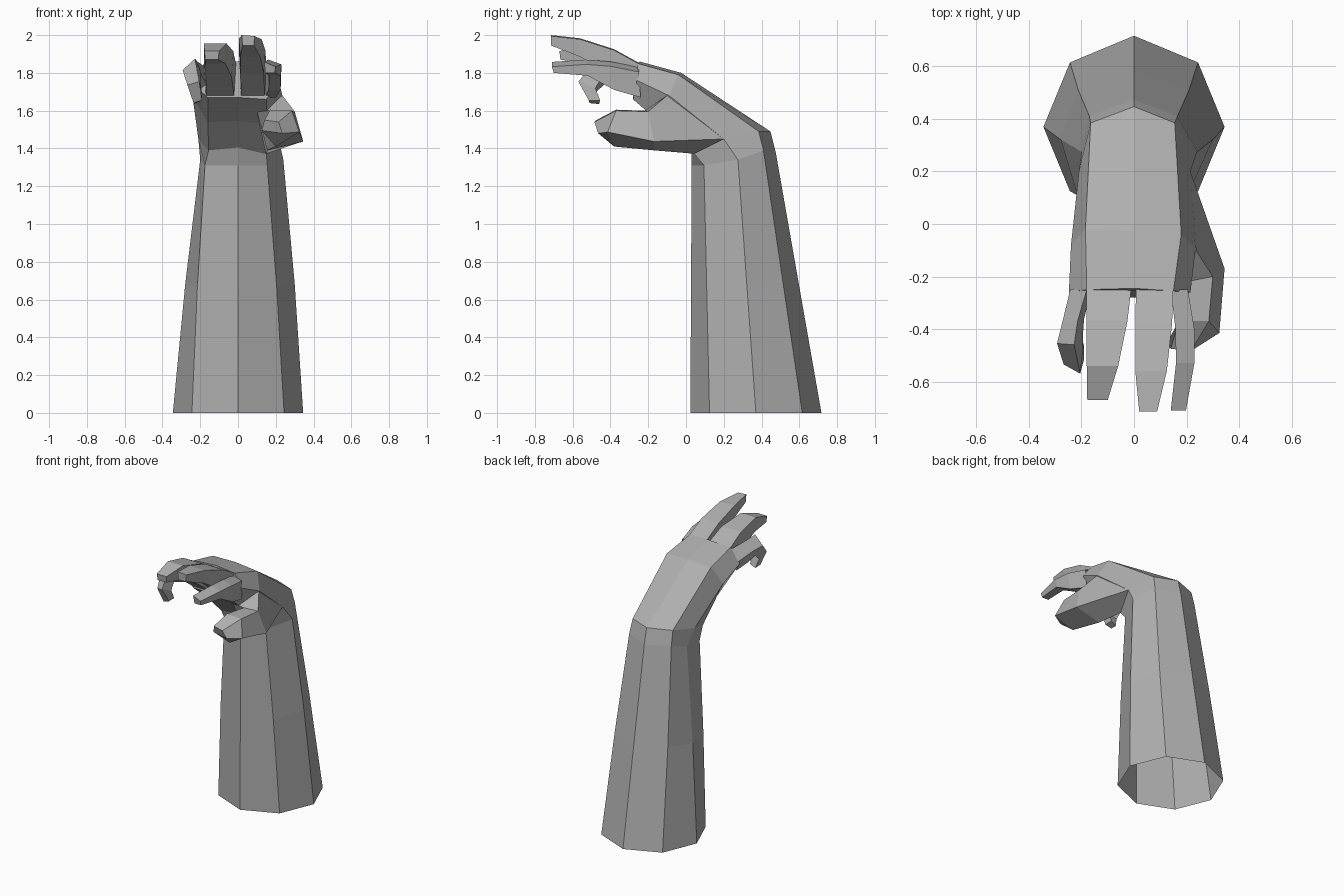
import bpy, bmesh, math
from mathutils import Vector

# Mid-grey shared by every part
grey = bpy.data.materials.new("grey")
grey.diffuse_color = (0.43, 0.43, 0.43, 1)


def loft(name, rings):
    """Skin flat faces between closed rings of points and cap the far end."""
    bm = bmesh.new()
    loops = [[bm.verts.new(p) for p in ring] for ring in rings]
    n = len(rings[0])
    for a, b in zip(loops, loops[1:]):
        for i in range(n):
            j = (i + 1) % n
            bm.faces.new((a[i], a[j], b[j], b[i]))
    bm.faces.new(loops[-1])
    bmesh.ops.recalc_face_normals(bm, faces=bm.faces)
    mesh = bpy.data.meshes.new(name)
    bm.to_mesh(mesh)
    bm.free()
    mesh.materials.append(grey)
    obj = bpy.data.objects.new(name, mesh)
    bpy.context.collection.objects.link(obj)
    return obj


def finger(name, stations, tilt=0.0):
    """Four-sided finger; station = left x, right x, (top y, z), (bottom y, z).
    tilt lowers the right top edge."""
    rings = []
    for x0, x1, (ty, tz), (by, bz) in stations:
        inset = 0.06 * (x1 - x0)
        rings.append([(x0, ty, tz), (x1, ty, tz - tilt),
                      (x1 - inset, by, bz), (x0 + inset, by, bz)])
    return loft(name, rings)


# Forearm and palm: octagonal sleeve, open at the base, folded at the wrist
base = [(0.345 * math.sin(i * math.pi / 4), 0.37 + 0.347 * math.cos(i * math.pi / 4), 0)
        for i in range(8)]
wrist = [(0, .475, 1.38), (.165, .41, 1.39), (.24, .275, 1.34), (.155, .095, 1.31),
         (0, .03, 1.31), (-.175, .095, 1.31), (-.2, .275, 1.34), (-.17, .41, 1.39)]
middle = [Vector(a).lerp(Vector(b), 0.51) for a, b in zip(base, wrist)]
for v in middle:
    v.x *= 1.03
fold = [(0, .447, 1.49), (.155, .385, 1.49), (.215, .2, 1.45), (.15, .045, 1.37),
        (0, .03, 1.405), (-.155, .03, 1.39), (-.21, .2, 1.45), (-.165, .385, 1.49)]
palm = [(0, -.025, 1.80), (.18, -.04, 1.79), (.235, -.09, 1.68), (.155, -.13, 1.53),
        (0, -.12, 1.545), (-.16, -.12, 1.54), (-.24, -.08, 1.67), (-.185, -.02, 1.795)]
knuckles = [(0, -.245, 1.86), (.15, -.255, 1.85), (.215, -.26, 1.76), (.15, -.28, 1.66),
            (0, -.28, 1.67), (-.16, -.28, 1.67), (-.248, -.26, 1.75), (-.18, -.25, 1.85)]
loft("forearm_and_palm", [base, middle, wrist, fold, palm, knuckles])

# Long fingers
finger("middle_finger", [
    (.008, .15, (-.24, 1.848), (-.27, 1.675)),
    (.005, .145, (-.38, 1.925), (-.42, 1.80)),
    (.005, .125, (-.56, 1.983), (-.56, 1.885)),
    (.02, .088, (-.715, 2.0), (-.715, 1.945))], 0.005)
finger("ring_finger", [
    (-.18, -.01, (-.24, 1.843), (-.27, 1.675)),
    (-.18, -.025, (-.37, 1.915), (-.41, 1.78)),
    (-.18, -.06, (-.54, 1.955), (-.53, 1.85)),
    (-.178, -.1, (-.67, 1.915), (-.665, 1.87))])
finger("index_finger", [
    (.14, .205, (-.25, 1.83), (-.24, 1.67)),
    (.158, .23, (-.40, 1.86), (-.38, 1.71)),
    (.16, .23, (-.53, 1.87), (-.52, 1.785)),
    (.14, .198, (-.71, 1.858), (-.70, 1.80))], 0.025)

# Little finger: curls down and inward
loft("little_finger", [
    [(-.243, -.25, 1.765), (-.18, -.25, 1.835), (-.165, -.26, 1.74), (-.22, -.26, 1.69)],
    [(-.272, -.37, 1.80), (-.215, -.37, 1.86), (-.19, -.36, 1.78), (-.245, -.36, 1.72)],
    [(-.293, -.455, 1.815), (-.228, -.46, 1.875), (-.195, -.43, 1.80), (-.25, -.43, 1.74)],
    [(-.268, -.535, 1.735), (-.205, -.57, 1.755), (-.195, -.48, 1.72), (-.25, -.475, 1.70)],
    [(-.235, -.51, 1.64), (-.19, -.515, 1.655), (-.19, -.455, 1.655), (-.23, -.46, 1.635)]])

# Thumb: web from the wrist, joint swinging outward, tip turning inward
loft("thumb", [
    [(.215, .2, 1.45), (.236, -.1, 1.68), (.10, -.2, 1.60), (.148, .045, 1.372)],
    [(.345, -.17, 1.437), (.30, -.2, 1.595), (.2, -.22, 1.60), (.155, -.17, 1.39)],
    [(.325, -.415, 1.487), (.285, -.37, 1.60), (.17, -.37, 1.605), (.2, -.38, 1.41)],
    [(.235, -.465, 1.48), (.215, -.485, 1.54), (.14, -.475, 1.55), (.125, -.455, 1.495)]])
